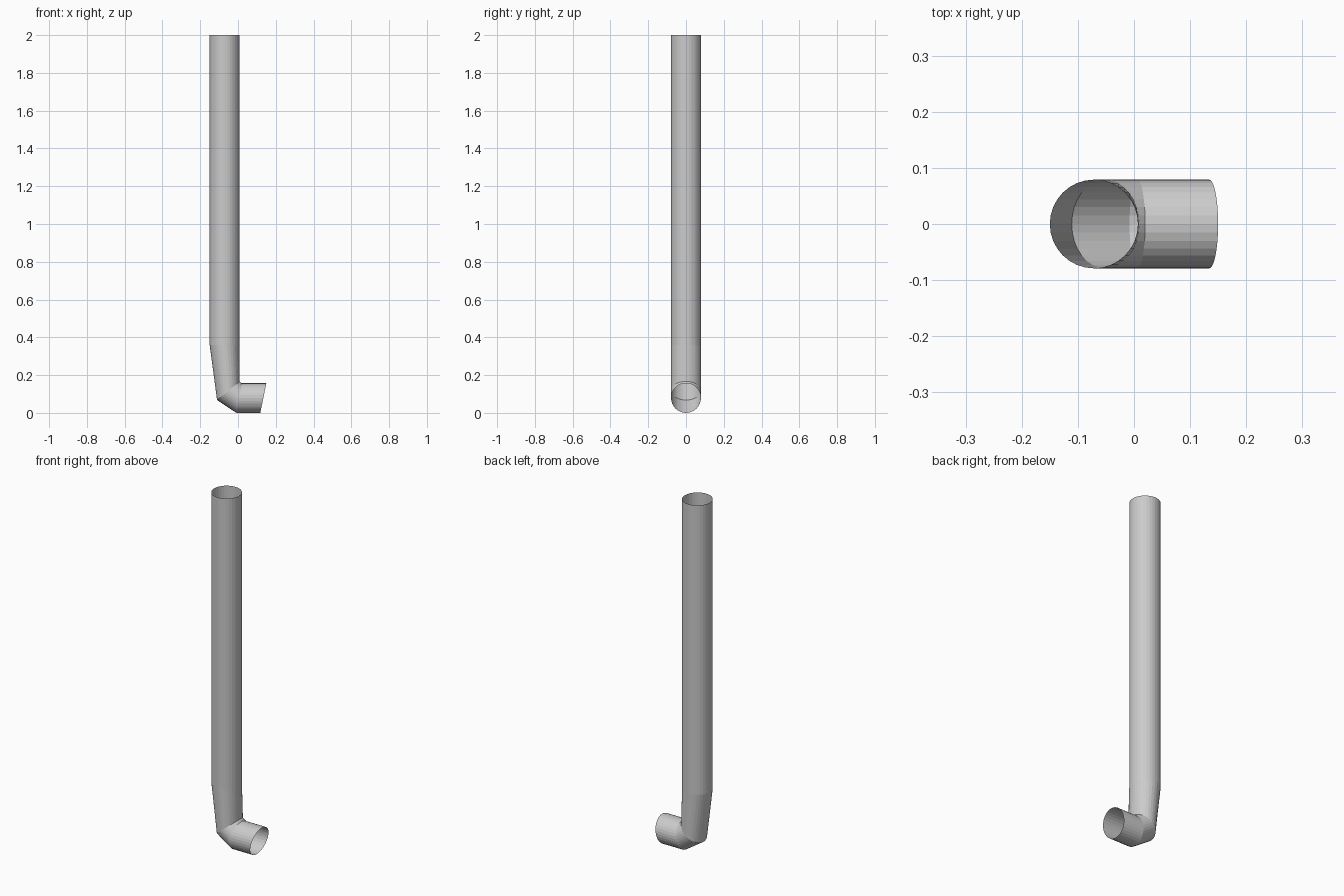
import bpy, bmesh, math

if "Cube" in bpy.data.objects:
    bpy.data.objects.remove(bpy.data.objects["Cube"])

SIDES = 32
HALF_WIDTH = 0.079

# Mitred pipe joints: (outer x, z) and (inner x, z) of each ring in the side profile
JOINTS = [
    ((-0.15, 2.00), (0.007, 2.00)),     # open top
    ((-0.15, 0.36), (0.007, 0.36)),     # slight bend
    ((-0.111, 0.068), (0.009, 0.167)),  # elbow mitre
    ((-0.008, 0.0), (0.02, 0.157)),     # start of spout
    ((0.118, 0.0), (0.15, 0.157)),      # slanted open outlet
]


def add_ring(bm, outer, inner):
    cx, cz = (outer[0] + inner[0]) / 2, (outer[1] + inner[1]) / 2
    dx, dz = (inner[0] - outer[0]) / 2, (inner[1] - outer[1]) / 2
    ring = []
    for i in range(SIDES):
        a = math.tau * i / SIDES
        c = math.cos(a)
        ring.append(bm.verts.new((cx + dx * c, HALF_WIDTH * math.sin(a), cz + dz * c)))
    return ring


# Open thin-walled pipe
bm = bmesh.new()
rings = [add_ring(bm, o, i) for o, i in JOINTS]
for upper, lower in zip(rings, rings[1:]):
    for i in range(SIDES):
        j = (i + 1) % SIDES
        bm.faces.new((upper[i], lower[i], lower[j], upper[j]))

mesh = bpy.data.meshes.new("drain_pipe")
bm.to_mesh(mesh)
bm.free()
pipe = bpy.data.objects.new("drain_pipe", mesh)
bpy.context.collection.objects.link(pipe)
